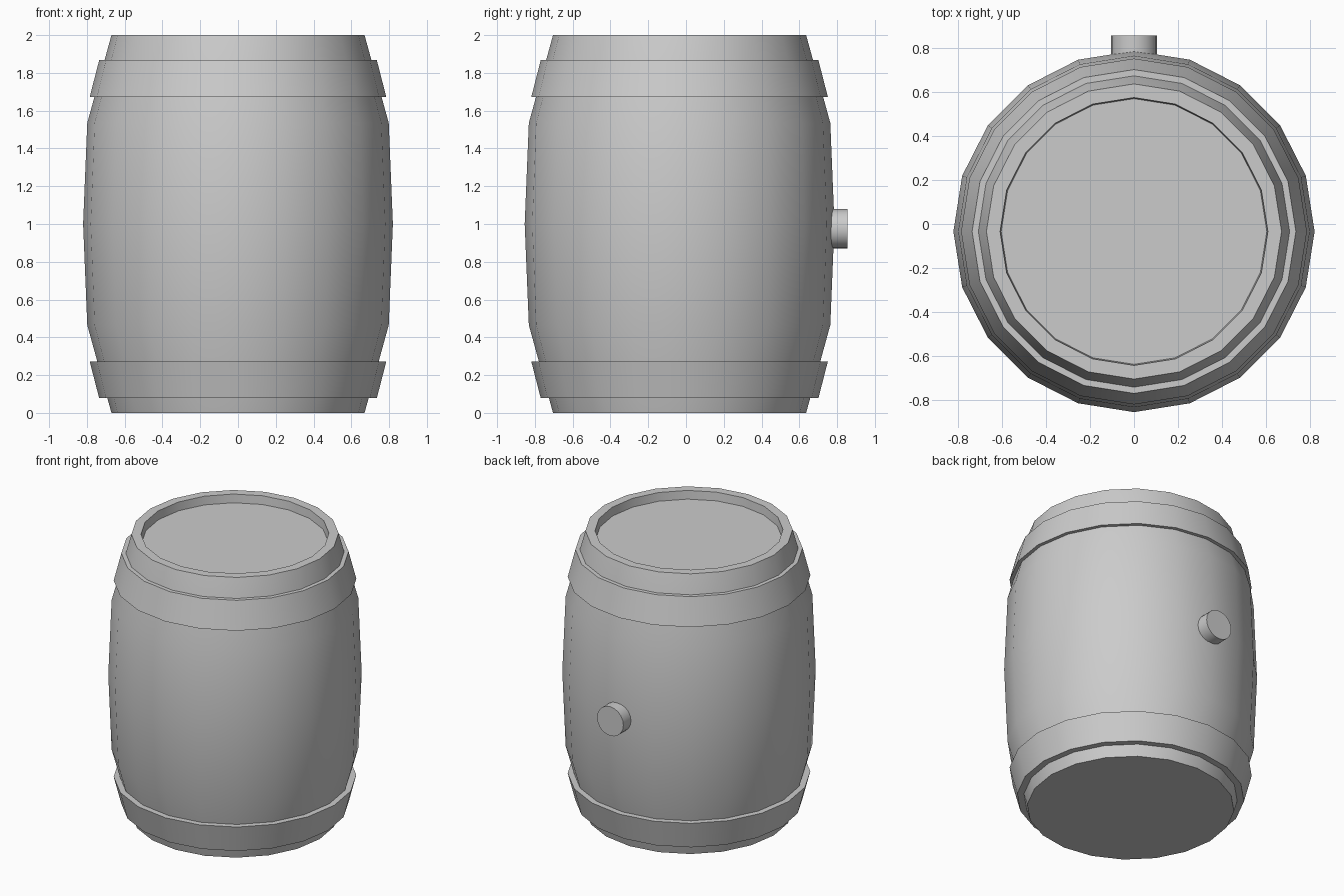
import bpy
import math
from mathutils import Matrix

SIDES = 20
CENTRE_Y = -0.034

cube = bpy.data.objects.get("Cube")
if cube:
    bpy.data.objects.remove(cube, do_unlink=True)

# One plain grey for the whole model
grey = bpy.data.materials.new("plain grey")
grey.use_nodes = True
colour = (0.6, 0.6, 0.6, 1)
grey.diffuse_color = colour
grey.node_tree.nodes["Principled BSDF"].inputs["Base Color"].default_value = colour


def lathe(name, profile, sides=SIDES, closed=False, matrix=Matrix()):
    """Spin a (radius, height) profile, listed bottom-outside-top, about z."""
    verts, faces = [], []
    for r, z in profile:
        for i in range(sides):
            a = 2 * math.pi * i / sides
            verts.append(matrix @ Matrix.Translation((r * math.cos(a), r * math.sin(a), z)).translation)
    rings = len(profile)
    for k in range(rings if closed else rings - 1):
        low, high = k * sides, (k + 1) % rings * sides
        for i in range(sides):
            j = (i + 1) % sides
            faces.append((low + i, low + j, high + j, high + i))
    if not closed:
        faces.append(tuple(reversed(range(sides))))
        faces.append(tuple(range((rings - 1) * sides, rings * sides)))
    mesh = bpy.data.meshes.new(name)
    mesh.from_pydata(verts, [], faces)
    mesh.materials.append(grey)
    obj = bpy.data.objects.new(name, mesh)
    bpy.context.collection.objects.link(obj)
    bpy.ops.object.select_all(action="DESELECT")
    obj.select_set(True)
    bpy.context.view_layer.objects.active = obj
    bpy.ops.object.shade_smooth_by_angle(angle=math.radians(30))
    return obj


centre = Matrix.Translation((0, CENTRE_Y, 0))

# Bulging body with a raised rim around the sunken lid
lathe("barrel_body", [(0.67, 0), (0.798, 0.465), (0.82, 1), (0.798, 1.535),
                      (0.67, 2), (0.608, 2), (0.603, 1.94)], matrix=centre)

# Hoops, mirrored about mid height
hoop = [(0.66, 0.078), (0.735, 0.078), (0.785, 0.272), (0.70, 0.272)]
lathe("lower_hoop", hoop, closed=True, matrix=centre)
lathe("upper_hoop", [(r, 1.945 - z) for r, z in reversed(hoop)], closed=True, matrix=centre)

# Round stopper on the back
lathe("bung", [(0.104, 0), (0.104, 0.125)], matrix=Matrix.Translation((0, 0.73, 0.975)) @ Matrix.Rotation(-math.pi / 2, 4, "X"))
